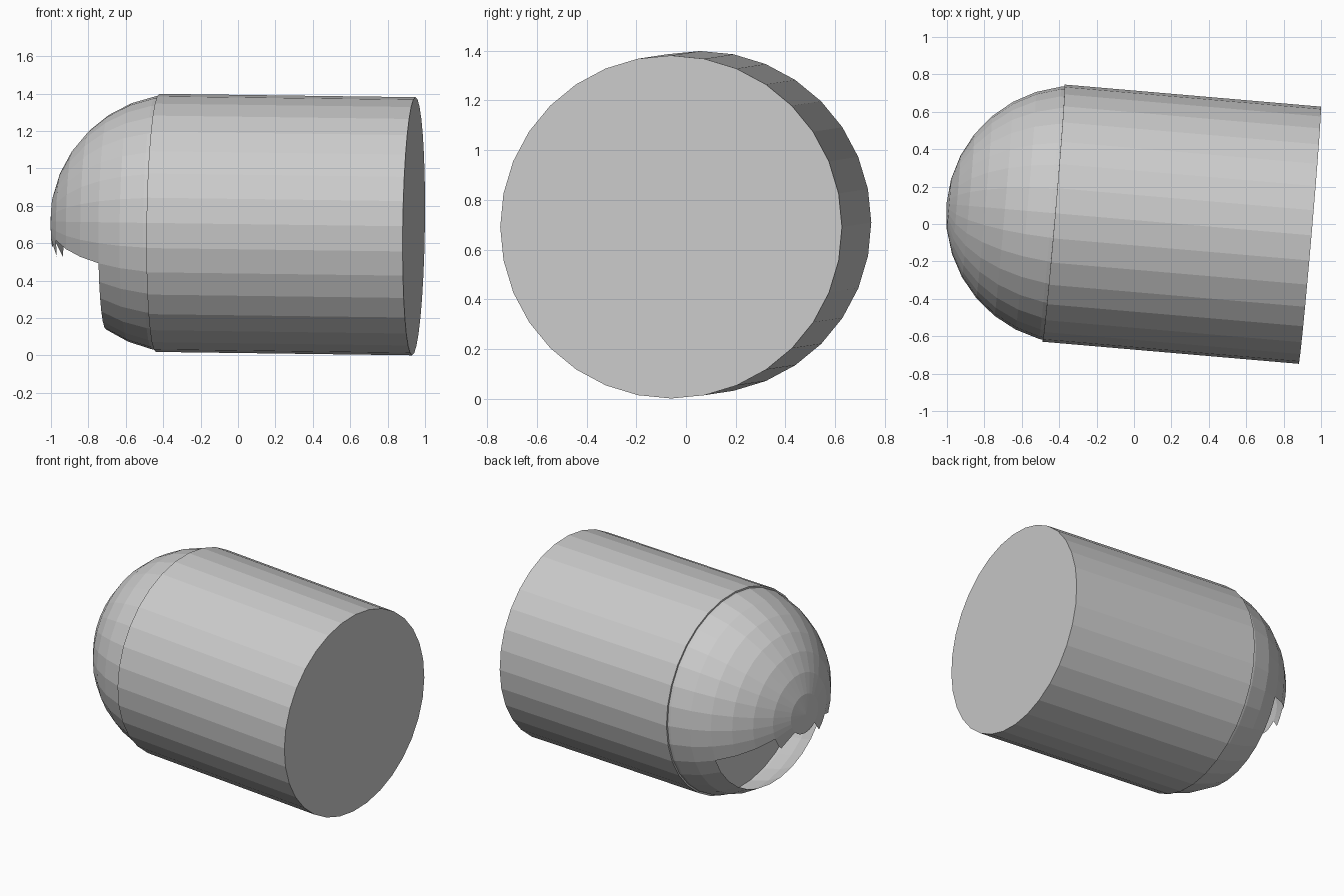
import bpy, bmesh
from math import sin, cos, pi
from mathutils import Vector, Matrix

if "Cube" in bpy.data.objects:
    bpy.data.objects.remove(bpy.data.objects["Cube"])

R, SIDES, RINGS = 0.69, 32, 8
tail = Vector((0.94, -0.06, 0.691))      # centre of the flat end
joint = Vector((-0.43, 0.058, 0.709))    # where the dome meets the body

# Tilted frame: local z runs along the axis towards the dome, local y is up
axis = (joint - tail).normalized()
side = Vector((0, 0, 1)).cross(axis).normalized()
up = axis.cross(side)


def frame(origin):
    m = Matrix((side, up, axis)).transposed().to_4x4()
    m.translation = origin
    return m


def add_object(name, bm, origin):
    bm.transform(frame(origin))
    bmesh.ops.recalc_face_normals(bm, faces=bm.faces)
    mesh = bpy.data.meshes.new(name)
    bm.to_mesh(mesh)
    bm.free()
    obj = bpy.data.objects.new(name, mesh)
    bpy.context.collection.objects.link(obj)


# Body: capped 32-sided cylinder
length = (joint - tail).length
bm = bmesh.new()
bmesh.ops.create_cone(bm, cap_ends=True, segments=SIDES, radius1=R, radius2=R,
                      depth=length)
add_object("body", bm, (joint + tail) / 2)

# Dome: hemispherical shell set slightly into the body, with an open mouth
bm = bmesh.new()
rings = []
for i in range(RINGS):
    a = i * pi / 2 / RINGS
    rings.append([bm.verts.new((R * cos(a) * cos(2 * pi * j / SIDES),
                                R * cos(a) * sin(2 * pi * j / SIDES),
                                R * sin(a))) for j in range(SIDES)])
tip = bm.verts.new((0, 0, R))


def in_mouth(i, j):
    # lower sector (24 points straight down); innermost band leaves two teeth
    half = {2: 0, 6: 4}.get(i, 6)
    return i >= 3 and 24 - half <= j < 24 + half if i < 7 else False


for j in range(SIDES):
    k = (j + 1) % SIDES
    for i in range(RINGS - 1):
        # bands 3 to 5 open fully, band 6 partly
        if not in_mouth(i, j):
            bm.faces.new((rings[i][j], rings[i][k], rings[i + 1][k], rings[i + 1][j]))
    bm.faces.new((rings[-1][j], rings[-1][k], tip))
add_object("mouth_dome", bm, joint - axis * 0.115)
